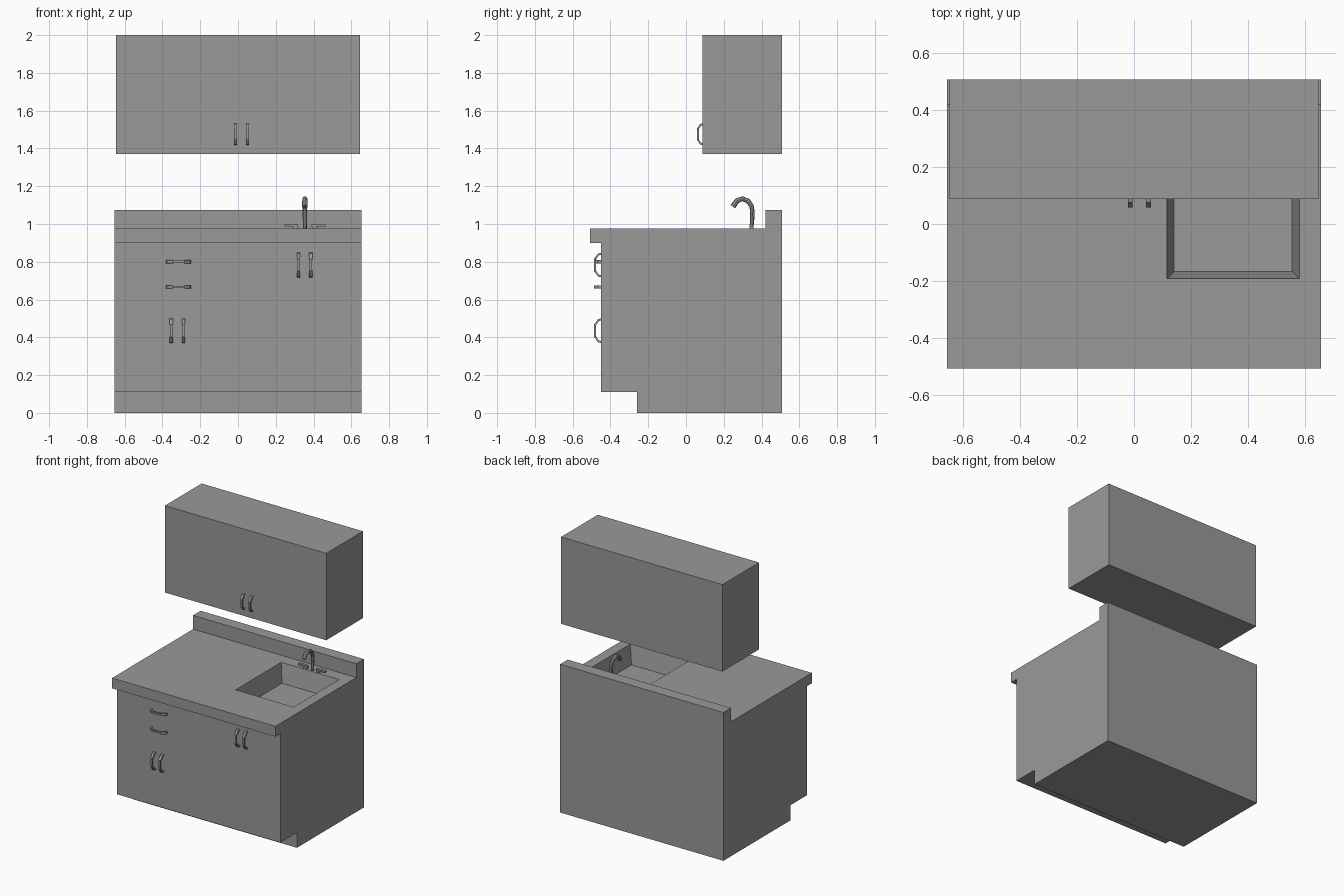
import bpy, bmesh
from mathutils import Matrix, Vector

cube = bpy.data.objects.get("Cube")
if cube:
    bpy.data.objects.remove(cube, do_unlink=True)

grey = bpy.data.materials.new("plain grey")
grey.use_nodes = True
GREY = (0.32, 0.32, 0.32, 1)
grey.diffuse_color = GREY
grey.node_tree.nodes["Principled BSDF"].inputs["Base Color"].default_value = GREY


def finish(name, bm):
    """Turn a bmesh into a named grey object."""
    bmesh.ops.recalc_face_normals(bm, faces=bm.faces)
    mesh = bpy.data.meshes.new(name)
    bm.to_mesh(mesh)
    bm.free()
    mesh.materials.append(grey)
    obj = bpy.data.objects.new(name, mesh)
    bpy.context.collection.objects.link(obj)
    return obj


def loft(name, rings):
    """Skin a row of matching point rings and cap both ends."""
    bm = bmesh.new()
    rows = [[bm.verts.new(p) for p in ring] for ring in rings]
    for a, b in zip(rows, rows[1:]):
        for i in range(len(a)):
            j = (i + 1) % len(a)
            bm.faces.new((a[i], a[j], b[j], b[i]))
    bm.faces.new(rows[0])
    bm.faces.new(rows[-1])
    return finish(name, bm)


def rect(x0, x1, y0, y1, z):
    return [(x0, y0, z), (x1, y0, z), (x1, y1, z), (x0, y1, z)]


def box(name, x0, x1, y0, y1, z0, z1):
    return loft(name, [rect(x0, x1, y0, y1, z0), rect(x0, x1, y0, y1, z1)])


# Base cabinet: toe kick, worktop overhang and splashback in one profile
profile = [(-0.26, 0), (0.507, 0), (0.507, 1.075), (0.42, 1.075), (0.42, 0.975),
           (-0.507, 0.975), (-0.507, 0.9), (-0.45, 0.9), (-0.45, 0.11), (-0.26, 0.11)]
base = loft("base_cabinet", [[(x, y, z) for y, z in profile] for x in (-0.655, 0.655)])

# Sink basin cut with sloping walls
RIM, FLOOR, SLOPE = 0.975, 0.84, 0.19


def sink_ring(z):
    g = (z - RIM) * SLOPE
    return rect(0.115 - g, 0.58 + g, -0.192 - g, 0.33 + g, z)


cutter = loft("sink_cutter", [sink_ring(FLOOR), sink_ring(RIM + 0.03)])
cutter.hide_render = True
cut = base.modifiers.new("sink", "BOOLEAN")
cut.operation = "DIFFERENCE"
cut.solver = "EXACT"
cut.object = cutter
bpy.context.view_layer.objects.active = base
bpy.ops.object.modifier_apply(modifier=cut.name)
bpy.data.objects.remove(cutter, do_unlink=True)

# Wall cabinet
box("wall_cabinet", -0.647, 0.647, 0.087, 0.507, 1.37, 2.0)


def handle(name, x, y, z, length=0.13, depth=0.037, horizontal=False):
    """Bracket handle: two wide sloping legs and a slim grip."""
    h = length / 2
    outer = [(-h, 0), (-h * 0.95, depth * 0.4), (-h * 0.5, depth),
             (h * 0.5, depth), (h * 0.95, depth * 0.4), (h, 0)]
    t = 0.011
    inner = [(-h + t, 0), (-h * 0.95 + t, depth * 0.4 - 0.003), (-h * 0.5 + 0.003, depth - t),
             (h * 0.5 - 0.003, depth - t), (h * 0.95 - t, depth * 0.4 - 0.003), (h - t, 0)]
    outer.insert(3, (-h * 0.45, depth))
    outer.insert(4, (h * 0.45, depth))
    inner.insert(3, (-h * 0.45, depth - t))
    inner.insert(4, (h * 0.45, depth - t))
    # Reorder so that the grip is narrower than the legs
    rings = []
    for i, (o, n) in enumerate(zip(outer, inner)):
        w = 0.006 if i in (3, 4) else 0.0085
        rings.append([(s * w, -d, a) for s, (a, d) in ((-1, o), (1, o), (1, n), (-1, n))])
    obj = loft(name, rings)
    if horizontal:
        obj.data.transform(Matrix.Rotation(1.5707963, 4, "Y"))
    obj.data.transform(Matrix.Translation((x, y, z)))
    return obj


FRONT = -0.45
for side, dx in (("right", -0.032), ("left", 0.032)):
    handle("wall_door_handle_" + side, 0.019 + dx, 0.087, 1.475, 0.115, 0.03)
    handle("sink_door_handle_" + side, 0.353 + dx, FRONT, 0.783)
    handle("low_door_handle_" + side, -0.321 + dx, FRONT, 0.435)
for level, z in (("upper", 0.8), ("lower", 0.667)):
    handle("drawer_handle_" + level, -0.315, FRONT, z, horizontal=True)

# Gooseneck tap: a round tube along a bent path, thicker at the spout
TAP_X = 0.354
path = [(0.346, 0.97, 0.010), (0.350, 1.02, 0.011), (0.352, 1.06, 0.012),
        (0.347, 1.095, 0.012), (0.328, 1.122, 0.013), (0.298, 1.134, 0.013),
        (0.270, 1.123, 0.014), (0.248, 1.092, 0.015)]
curve = bpy.data.curves.new("tap_spout", "CURVE")
curve.dimensions = "3D"
curve.bevel_depth = 1.0
curve.bevel_resolution = 2
curve.use_fill_caps = True
spline = curve.splines.new("POLY")
spline.points.add(len(path) - 1)
for point, (y, z, r) in zip(spline.points, path):
    point.co = (TAP_X, y, z, 1)
    point.radius = r
curve.materials.append(grey)
spout = bpy.data.objects.new("tap_spout", curve)
bpy.context.collection.objects.link(spout)
bpy.ops.object.select_all(action="DESELECT")
spout.select_set(True)
bpy.context.view_layer.objects.active = spout
bpy.ops.object.convert(target="MESH")
bpy.ops.object.shade_smooth_by_angle()

# Tap levers, mirrored about the spout
for side, s in (("right", -1), ("left", 1)):
    stem = sorted((TAP_X + s * 0.04, TAP_X + s * 0.062))
    lever = sorted((TAP_X + s * 0.036, TAP_X + s * 0.108))
    box("tap_stem_" + side, *stem, 0.335, 0.357, 0.97, 0.99)
    box("tap_lever_" + side, *lever, 0.337, 0.355, 0.988, 1.0)
